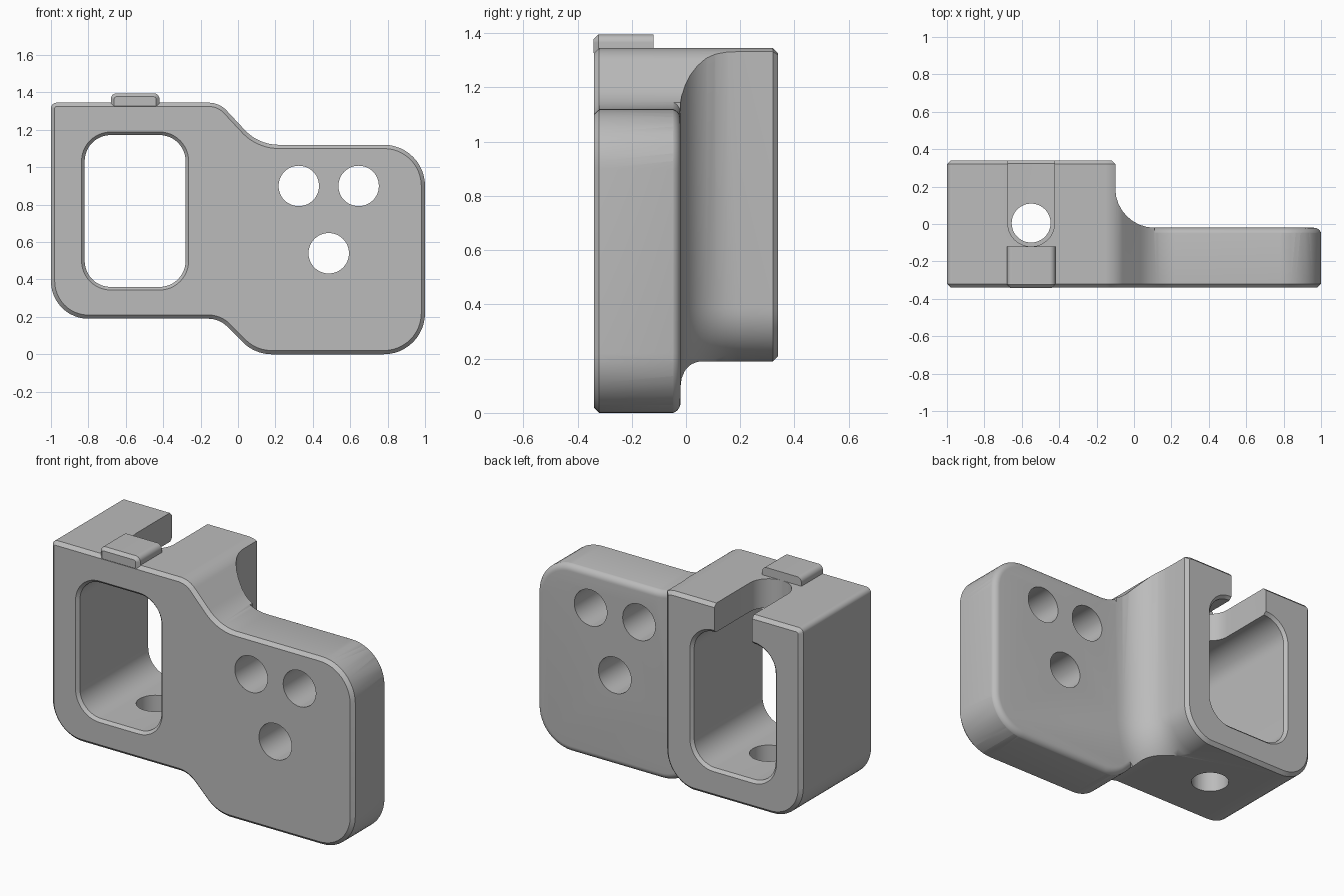
import bpy, bmesh
from math import sin, cos, pi, radians
from mathutils import Vector

cube = bpy.data.objects.get("Cube")
if cube:
    bpy.data.objects.remove(cube, do_unlink=True)

grey = bpy.data.materials.new("plain_grey")
grey.use_nodes = True
grey.diffuse_color = (0.5, 0.5, 0.5, 1)
grey.node_tree.nodes["Principled BSDF"].inputs["Base Color"].default_value = (0.5, 0.5, 0.5, 1)


def outline(corners, inset, steps=12):
    """Counter-clockwise corners (u, v, radius), moved inwards and rounded."""
    result = []
    n = len(corners)
    for i, (u, v, r) in enumerate(corners):
        p = Vector((u, v))
        a = (p - Vector(corners[i - 1][:2])).normalized()
        b = (Vector(corners[(i + 1) % n][:2]) - p).normalized()
        na, nb = Vector((-a.y, a.x)), Vector((-b.y, b.x))
        turn = 1 if a.x * b.y - a.y * b.x > 0 else -1
        miter = (na + nb) / (1 + na.dot(nb))
        radius = max(r - turn * inset, 0.002)
        centre = p + miter * (inset + turn * radius)
        start, sweep = -na * turn * radius, na.angle(nb) * turn
        for k in range(steps + 1):
            t = sweep * k / steps
            result.append(centre + Vector((start.x * cos(t) - start.y * sin(t),
                                           start.x * sin(t) + start.y * cos(t))))
    return result


def loft(name, corners, layers, axis="y"):
    """Stack of (position, inset) outlines along an axis."""
    bm = bmesh.new()
    rings = []
    for pos, inset in layers:
        rings.append([bm.verts.new((p.x, pos, p.y) if axis == "y" else (p.x, p.y, pos))
                      for p in outline(corners, inset)])
    for low, high in zip(rings, rings[1:]):
        for i in range(len(low)):
            j = (i + 1) % len(low)
            bm.faces.new((low[i], low[j], high[j], high[i]))
    bm.faces.new(rings[0])
    bm.faces.new(rings[-1])
    bmesh.ops.recalc_face_normals(bm, faces=bm.faces)
    mesh = bpy.data.meshes.new(name)
    bm.to_mesh(mesh)
    bm.free()
    obj = bpy.data.objects.new(name, mesh)
    bpy.context.collection.objects.link(obj)
    mesh.materials.append(grey)
    return obj


def combine(obj, other, operation):
    mod = obj.modifiers.new("combine", "BOOLEAN")
    mod.operation, mod.solver, mod.object = operation, "EXACT", other
    bpy.context.view_layer.objects.active = obj
    bpy.ops.object.modifier_apply(modifier=mod.name)
    bpy.data.objects.remove(other, do_unlink=True)


def rect(u0, v0, u1, v1, r):
    return [(u0, v0, r), (u1, v0, r), (u1, v1, r), (u0, v1, r)]


def round_hole(obj, u, v, r, low, high, axis):
    combine(obj, loft("hole_cutter", rect(u - r, v - r, u + r, v + r, r - 0.0005),
                      [(low, 0), (high, 0)], axis), "DIFFERENCE")


# Front silhouette of the whole bracket, chamfered front and back
silhouette = [(-1, 0.19, 0.2), (-0.1, 0.19, 0.14), (0.09, 0, 0.22), (1, 0, 0.22),
              (1, 1.12, 0.22), (0.11, 1.12, 0.25), (-0.1, 1.345, 0.13), (-1, 1.345, 0.03)]
body = loft("bracket_body", silhouette, [(-0.34, 0.02), (-0.32, 0), (0.32, 0), (0.34, 0.02)])

# Depth envelope: thin plate with a rounded back rim
quarter = [k / 8 * pi / 2 for k in range(9)]
rim = [(-0.06 + 0.04 * sin(a), 0.038 - 0.04 * cos(a)) for a in quarter]
envelope = loft("plate_envelope", silhouette, [(-0.5, -0.002)] + rim)

# Depth envelope: deep block whose sides flare into the plate
flare = [(0.19 - 0.21 * cos(a), -0.21 + 0.21 * sin(a)) for a in quarter]
block = loft("block_envelope", rect(-1.6, 0.188, -0.1, 1.9, 0.2),
             [(-0.45, -0.21)] + flare + [(0.32, 0), (0.36, 0.04)])
combine(envelope, block, "UNION")
combine(body, envelope, "INTERSECT")

# Chamfered window through the block
window = loft("window_cutter", rect(-0.82, 0.36, -0.28, 1.172, 0.14),
              [(-0.36, -0.036), (-0.323, 0), (0.323, 0), (0.36, -0.036)])
combine(body, window, "DIFFERENCE")

# Open slot in the top wall and hole in the bottom wall
slot = loft("slot_cutter", [(-0.675, -0.12, 0.1245), (-0.425, -0.12, 0.1245),
                            (-0.425, 0.6, 0.01), (-0.675, 0.6, 0.01)],
            [(1.0, 0), (1.6, 0)], "z")
combine(body, slot, "DIFFERENCE")
round_hole(body, -0.55, 0.005, 0.104, 0.1, 0.6, "z")

# Three mounting holes in the plate
for x, z in ((0.325, 0.9), (0.645, 0.9), (0.485, 0.54)):
    round_hole(body, x, z, 0.108, -0.6, 0.2, "y")

# Raised tab on the top edge
tab = loft("top_tab", [(-0.68, 1.31, 0.002), (-0.42, 1.31, 0.002),
                       (-0.42, 1.395, 0.03), (-0.68, 1.395, 0.03)],
           [(-0.341, 0.018), (-0.323, 0), (-0.12, 0)])

for obj in (body, tab):
    bpy.ops.object.select_all(action="DESELECT")
    obj.select_set(True)
    bpy.context.view_layer.objects.active = obj
    bpy.ops.object.shade_smooth_by_angle(angle=radians(30))
